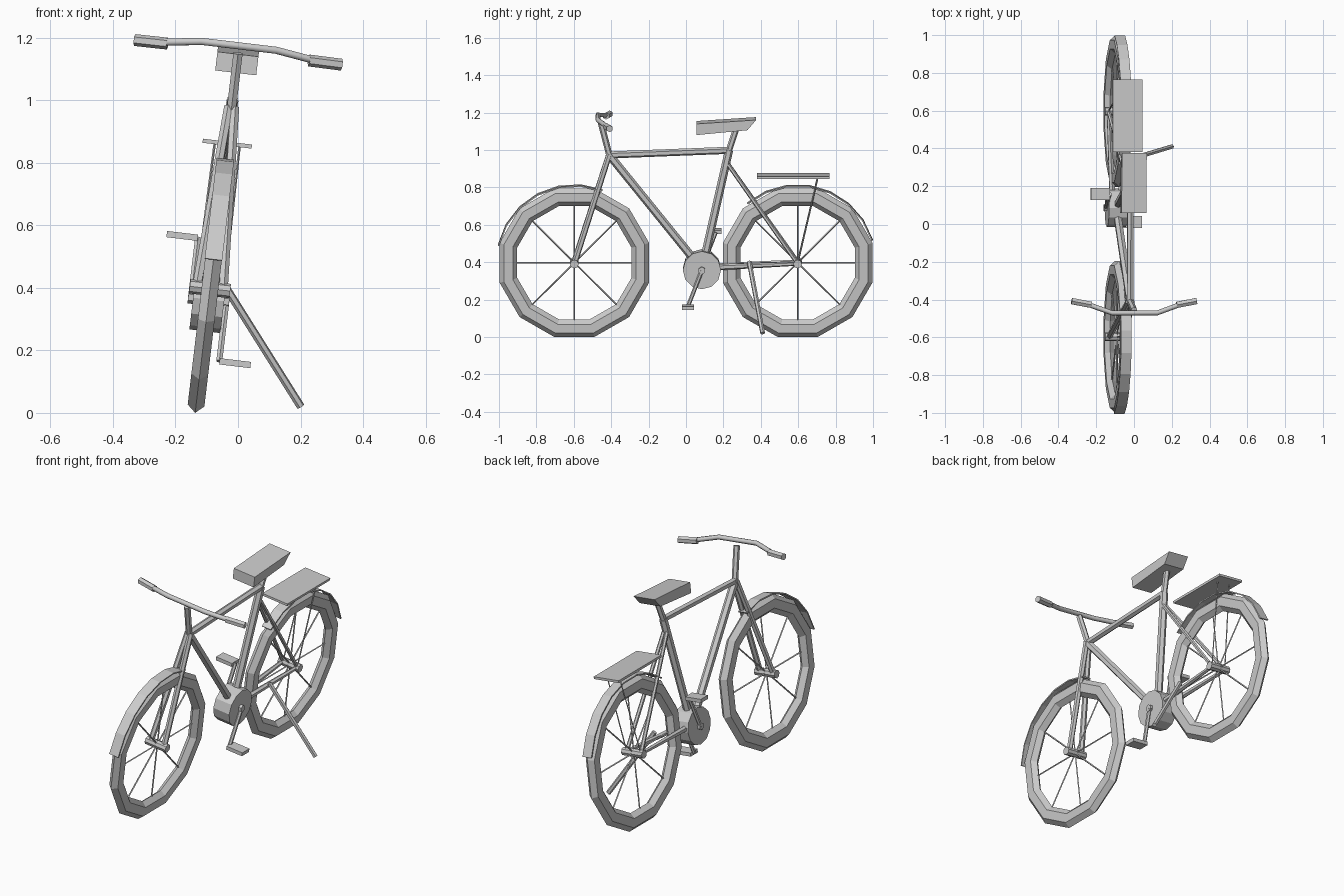
import bpy, bmesh, math
from mathutils import Matrix, Vector

if "Cube" in bpy.data.objects:
    bpy.data.objects.remove(bpy.data.objects["Cube"], do_unlink=True)

# One plain grey for the whole bicycle
grey = bpy.data.materials.new("plain_grey")
grey.use_nodes = True
tone = (0.6, 0.6, 0.6, 1)
grey.diffuse_color = tone
grey.node_tree.nodes["Principled BSDF"].inputs["Base Color"].default_value = tone

# Parts are built upright, then leaned over onto the kickstand
LEAN = Matrix.Translation((-0.137, 0, 0)) @ Matrix.Rotation(math.radians(6.8), 4, 'Y')
HUB_Z = 0.4
FRONT, REAR = -0.597, 0.597
SIDES = {"left": 1, "right": -1}


def place(name, bm):
    bmesh.ops.recalc_face_normals(bm, faces=bm.faces)
    mesh = bpy.data.meshes.new(name)
    bm.to_mesh(mesh)
    bm.free()
    mesh.materials.append(grey)
    obj = bpy.data.objects.new(name, mesh)
    obj.matrix_world = LEAN
    bpy.context.collection.objects.link(obj)
    return obj


def add_rod(bm, a, b, r, sides=6, r_end=None):
    a, b = Vector(a), Vector(b)
    axis = b - a
    turn = axis.to_track_quat('Z', 'Y').to_matrix().to_4x4()
    bmesh.ops.create_cone(bm, cap_ends=True, segments=sides, radius1=r,
                          radius2=r if r_end is None else r_end, depth=axis.length,
                          matrix=Matrix.Translation((a + b) / 2) @ turn)


def rod(name, a, b, r, sides=6, r_end=None):
    bm = bmesh.new()
    add_rod(bm, a, b, r, sides, r_end)
    return place(name, bm)


def box(name, centre, size):
    bm = bmesh.new()
    bmesh.ops.create_cube(bm, size=1, matrix=Matrix.Translation(centre)
                          @ Matrix.Diagonal((*size, 1)))
    return place(name, bm)


def sweep(name, rings, closed):
    """Skin a list of equal cross-section loops."""
    bm = bmesh.new()
    loops = [[bm.verts.new(p) for p in ring] for ring in rings]
    n = len(loops[0])
    pairs = list(zip(loops, loops[1:])) + ([(loops[-1], loops[0])] if closed else [])
    for a, b in pairs:
        for i in range(n):
            j = (i + 1) % n
            bm.faces.new((a[i], a[j], b[j], b[i]))
    if not closed:
        bm.faces.new(loops[0])
        bm.faces.new(loops[-1])
    return place(name, bm)


def around(hub_y, angle, radius, x=0):
    return (x, hub_y + radius * math.cos(angle), HUB_Z + radius * math.sin(angle))


# Wheels: twelve-sided tyre with a six-sided section, hub and eight spokes
def wheel(name, hub_y):
    rings = []
    for k in range(12):
        ang = math.radians(15 + 30 * k)
        section = [math.radians(60 * s) for s in range(6)]
        rings.append([around(hub_y, ang, 0.365 + 0.049 * math.cos(t), 0.031 * math.sin(t))
                      for t in section])
    sweep(name + "_tyre", rings, True)
    rod(name + "_hub", (-0.065, hub_y, HUB_Z), (0.065, hub_y, HUB_Z), 0.023, 8)
    bm = bmesh.new()
    for k in range(8):
        ang = math.radians(45 * k)
        add_rod(bm, around(hub_y, ang, 0.01), around(hub_y, ang, 0.33), 0.0045, 4)
    place(name + "_spokes", bm)


wheel("front_wheel", FRONT)
wheel("rear_wheel", REAR)


# Mudguards: thin faceted strips over the tyres
def mudguard(name, hub_y, start, end, steps=6):
    rings = []
    for k in range(steps + 1):
        ang = math.radians(start + (end - start) * k / steps)
        rings.append([around(hub_y, ang, r, x) for r, x in
                      ((0.413, -0.028), (0.413, 0.028), (0.42, 0.028), (0.42, -0.028))])
    sweep(name, rings, False)


mudguard("front_mudguard", FRONT, 167, 69)
mudguard("rear_mudguard", REAR, 130, 17, 7)

# Frame tubes
head = (0, -0.41, 0.98)
seat_joint = (0, 0.23, 1.005)
bottom_bracket = (0, 0.085, 0.365)
rod("top_tube", head, seat_joint, 0.019)
rod("down_tube", head, bottom_bracket, 0.022)
rod("seat_tube", bottom_bracket, seat_joint, 0.022)
rod("seat_post", seat_joint, (0, 0.268, 1.12), 0.017)
rod("stem", head, (0, -0.456, 1.158), 0.017)
for side, s in SIDES.items():
    rod(side + "_fork_blade", (s * 0.009, -0.41, 0.985), (s * 0.042, FRONT, HUB_Z), 0.016)
    rod(side + "_seat_stay", (s * 0.01, 0.225, 0.93), (s * 0.045, REAR, HUB_Z), 0.011)
    rod(side + "_chain_stay", (s * 0.02, 0.1, 0.375), (s * 0.045, REAR, HUB_Z), 0.018, 6, 0.011)
    rod(side + "_rack_strut", (s * 0.04, 0.705, 0.863), (s * 0.045, REAR, HUB_Z), 0.004, 4)

# Saddle: wedge with an undercut back
profile = [(0.057, 1.155), (0.375, 1.176), (0.328, 1.121), (0.057, 1.095)]
sweep("saddle", [[(x, y, z) for y, z in profile] for x in (-0.066, 0.066)], False)

# Luggage rack
box("luggage_rack", (0, 0.573, 0.867), (0.158, 0.386, 0.013))

# Handlebar: bent bar with thicker grips
curve = bpy.data.curves.new("handlebar", 'CURVE')
curve.dimensions = '3D'
curve.bevel_depth = 0.013
curve.bevel_resolution = 1
curve.use_fill_caps = True
half = [(0.12, -0.471, 1.182), (0.24, -0.428, 1.165), (0.3, -0.415, 1.163)]
path = [(-x, y, z) for x, y, z in reversed(half)] + half
spline = curve.splines.new('POLY')
spline.points.add(len(path) - 1)
for point, co in zip(spline.points, path):
    point.co = (*co, 1)
curve.materials.append(grey)
bar = bpy.data.objects.new("handlebar", curve)
bar.matrix_world = LEAN
bpy.context.collection.objects.link(bar)
for side, s in SIDES.items():
    rod(side + "_grip", (s * 0.228, -0.428, 1.162), (s * 0.333, -0.408, 1.161), 0.019)

# Drive: chain drum, axle, cranks and pedals half a turn apart
y, z = bottom_bracket[1:]
rod("chain_drum", (-0.05, y, z), (0.05, y, z), 0.102, 12)
rod("crank_axle", (-0.066, y, z), (0.066, y, z), 0.02)
for side, s in SIDES.items():
    py, pz = y - s * 0.074, z - s * 0.192
    rod(side + "_crank", (s * 0.057, y, z), (s * 0.057, py, pz), 0.011)
    box(side + "_pedal", (s * 0.108, py, pz), (0.1, 0.064, 0.02))

# Kickstand
rod("kickstand", (0.05, 0.338, 0.41), (0.333, 0.41, 0.06), 0.013)
